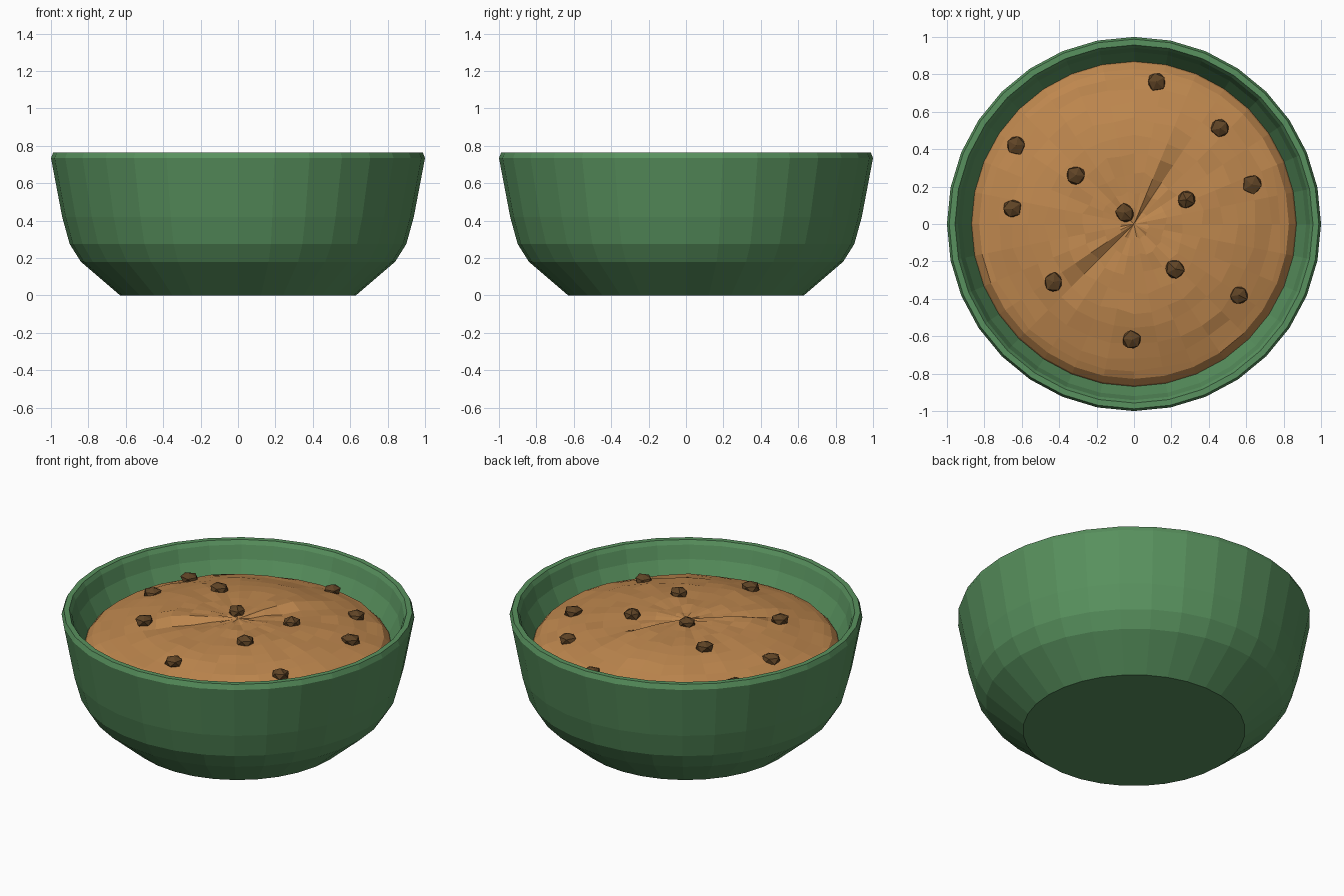
import bpy, bmesh, math, random
from mathutils import Vector, Matrix

random.seed(7)
SEGMENTS = 32

old = bpy.data.objects.get("Cube")
if old:
    bpy.data.objects.remove(old, do_unlink=True)


def make_material(name, rgb):
    mat = bpy.data.materials.new(name)
    mat.use_nodes = True
    mat.diffuse_color = (*rgb, 1)
    mat.node_tree.nodes["Principled BSDF"].inputs["Base Color"].default_value = (*rgb, 1)
    return mat


def finish(bm, name, mat):
    bmesh.ops.recalc_face_normals(bm, faces=bm.faces)
    mesh = bpy.data.meshes.new(name)
    bm.to_mesh(mesh)
    bm.free()
    mesh.materials.append(mat)
    obj = bpy.data.objects.new(name, mesh)
    bpy.context.collection.objects.link(obj)
    return obj


def polar(r, degrees, z):
    a = math.radians(degrees)
    return Vector((r * math.cos(a), r * math.sin(a), z))


def bridge(bm, lower, upper):
    for i in range(SEGMENTS):
        j = (i + 1) % SEGMENTS
        bm.faces.new((lower[i], lower[j], upper[j], upper[i]))


def angles():
    return [360 * i / SEGMENTS for i in range(SEGMENTS)]


green = make_material("bowl green", (0.098, 0.285, 0.112))
caramel = make_material("filling caramel", (0.515, 0.242, 0.076))
brown = make_material("chunk brown", (0.117, 0.058, 0.019))

# Bowl: outer wall, rim and inner wall as one lathed profile
bowl_profile = [(0.63, 0), (0.84, 0.18), (0.9, 0.275), (0.94, 0.42), (1, 0.735),
                (0.988, 0.765), (0.957, 0.765), (0.942, 0.74), (0.92, 0.66),
                (0.87, 0.56), (0.78, 0.35), (0.55, 0.12)]
bm = bmesh.new()
rings = [[bm.verts.new(polar(r, a, z)) for a in angles()] for r, z in bowl_profile]
for lower, upper in zip(rings, rings[1:]):
    bridge(bm, lower, upper)
bm.faces.new(rings[0])
bm.faces.new(rings[-1])
finish(bm, "bowl", green)

# Filling: uneven dome with two folded creases
dome = [(0, 0.715), (0.2, 0.722), (0.4, 0.715), (0.55, 0.692), (0.65, 0.665),
        (0.76, 0.63), (0.825, 0.61), (0.862, 0.57), (0.9, 0.5)]


def dome_height(r):
    for (r0, z0), (r1, z1) in zip(dome, dome[1:]):
        if r <= r1:
            return z0 + (z1 - z0) * (r - r0) / (r1 - r0)
    return dome[-1][1]


def fold_height(r, degrees):
    if r > 0.58:
        return 0
    strength = math.sin(math.pi * r / 0.58)
    total = 0
    # Each fold is high on one side of its line and low on the other
    for line, side in ((61, 1), (219, -1)):
        offset = side * ((degrees - line + 180) % 360 - 180)
        fade = max(0, 1 - abs(offset) / 55)
        total += strength * fade * (0.014 if offset > 0 else -0.024)
    return total


def filling_height(r, degrees):
    return dome_height(r) + fold_height(r, degrees)


bm = bmesh.new()
rings = []
for r in (0.08, 0.17, 0.27, 0.37, 0.47, 0.56, 0.65, 0.73, 0.79, 0.828, 0.862, 0.9):
    ring = []
    for a in angles():
        rough = 0.006 if r < 0.85 else 0
        z = filling_height(r, a) + random.uniform(-rough, rough)
        spread = random.uniform(-0.012, 0.012) if r < 0.8 else 0
        ring.append(bm.verts.new(polar(r + spread, a, z)))
    rings.append(ring)
for inner, outer in zip(rings, rings[1:]):
    bridge(bm, inner, outer)
centre = bm.verts.new((0, 0, filling_height(0, 0)))
for i in range(SEGMENTS):
    bm.faces.new((centre, rings[0][i], rings[0][(i + 1) % SEGMENTS]))
filling = finish(bm, "filling", caramel)

# Chunks: rough little nuggets half sunk in the filling
chunk_spots = [(0.12, 0.76), (0.46, 0.51), (-0.63, 0.42), (-0.31, 0.26),
               (0.63, 0.21), (0.28, 0.13), (-0.65, 0.08), (-0.05, 0.06),
               (-0.43, -0.31), (0.22, -0.24), (0.56, -0.38), (-0.01, -0.62)]
for n, (x, y) in enumerate(chunk_spots, 1):
    bm = bmesh.new()
    bmesh.ops.create_icosphere(bm, subdivisions=1, radius=0.056)
    for v in bm.verts:
        v.co *= random.uniform(0.88, 1.08)
        v.co.z *= 0.65
    z = filling_height(math.hypot(x, y), math.degrees(math.atan2(y, x)))
    turn = Matrix.Rotation(random.uniform(0, math.tau), 4, "Z")
    bm.transform(Matrix.Translation((x, y, z + 0.008)) @ turn)
    finish(bm, f"chunk_{n}", brown)
